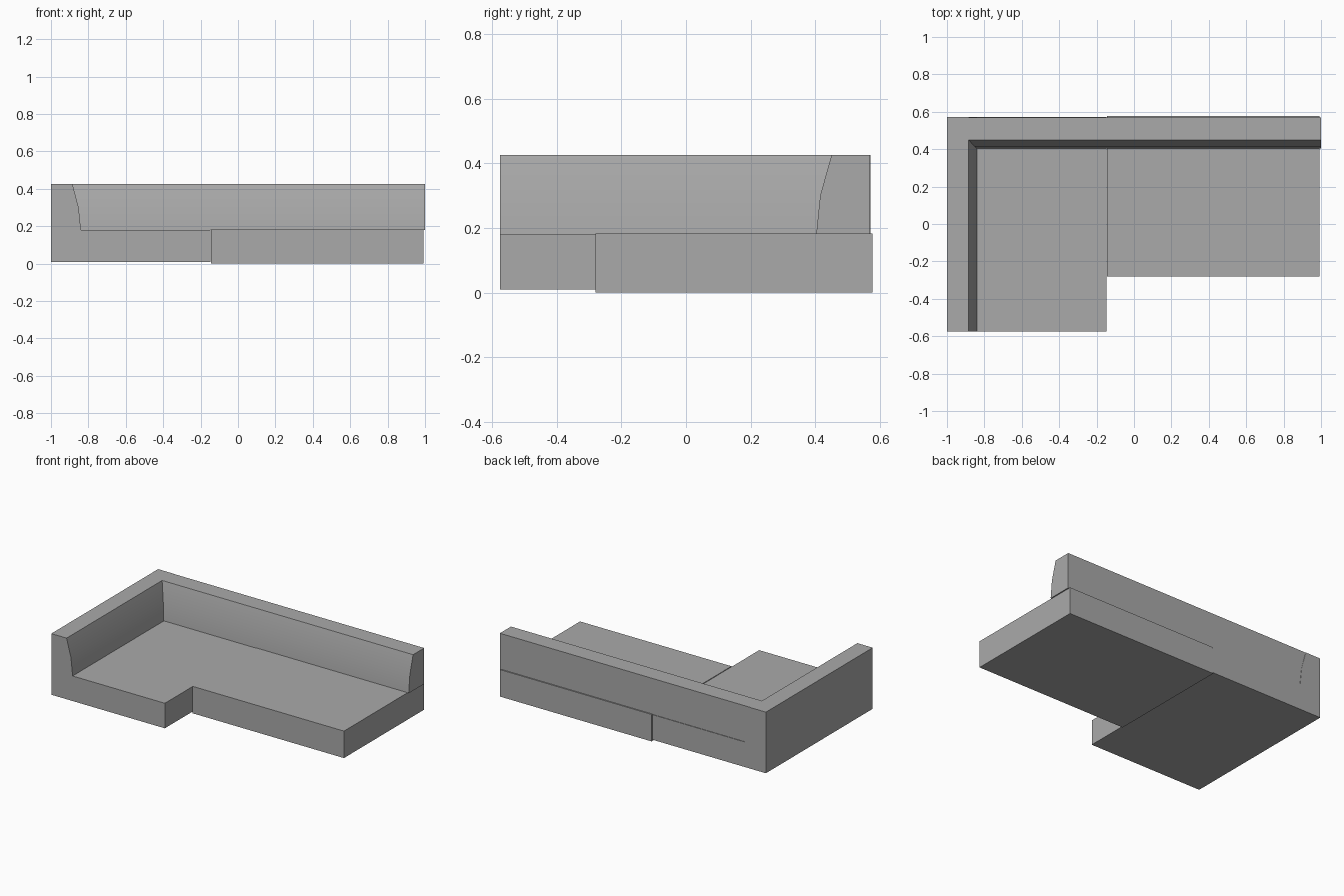
import bpy
import bmesh
from math import radians
from mathutils import Vector

cube = bpy.data.objects.get("Cube")
if cube:
    bpy.data.objects.remove(cube, do_unlink=True)

# Single upholstery colour
GREY = (0.4, 0.4, 0.4, 1.0)
fabric = bpy.data.materials.new("grey_fabric")
fabric.use_nodes = True
fabric.diffuse_color = GREY
fabric.node_tree.nodes["Principled BSDF"].inputs["Base Color"].default_value = GREY


def extrude_profile(name, profile, axis, start, end):
    """Sweep a closed (horizontal, z) profile along the x or y axis."""
    bm = bmesh.new()
    if axis == "x":
        points = [(start, h, z) for h, z in profile]
        sweep = Vector((end - start, 0, 0))
    else:
        points = [(h, start, z) for h, z in profile]
        sweep = Vector((0, end - start, 0))
    face = bm.faces.new([bm.verts.new(p) for p in points])
    result = bmesh.ops.extrude_face_region(bm, geom=[face], use_keep_orig=True)
    moved = [v for v in result["geom"] if isinstance(v, bmesh.types.BMVert)]
    bmesh.ops.translate(bm, verts=moved, vec=sweep)
    bmesh.ops.recalc_face_normals(bm, faces=bm.faces)
    mesh = bpy.data.meshes.new(name)
    bm.to_mesh(mesh)
    bm.free()
    mesh.materials.append(fabric)
    obj = bpy.data.objects.new(name, mesh)
    bpy.context.collection.objects.link(obj)
    bpy.ops.object.select_all(action="DESELECT")
    obj.select_set(True)
    bpy.context.view_layer.objects.active = obj
    bpy.ops.object.shade_smooth_by_angle(angle=radians(30))
    return obj


# Chaise: long seat with a side backrest in one piece
extrude_profile("chaise_with_side_back", [
    (-1.0, 0.01), (-0.147, 0.01), (-0.147, 0.18), (-0.84, 0.18),
    (-0.852, 0.3), (-0.885, 0.425), (-1.0, 0.425)], "y", -0.575, 0.571)

# Main seat block
extrude_profile("main_seat", [
    (-0.28, 0.0), (0.577, 0.0), (0.577, 0.183), (-0.28, 0.183)],
    "x", -0.145, 0.992)

# Rear backrest with a curved front
extrude_profile("rear_backrest", [
    (0.569, 0.181), (0.569, 0.425), (0.45, 0.425), (0.415, 0.3),
    (0.403, 0.181)], "x", -0.885, 1.0)
